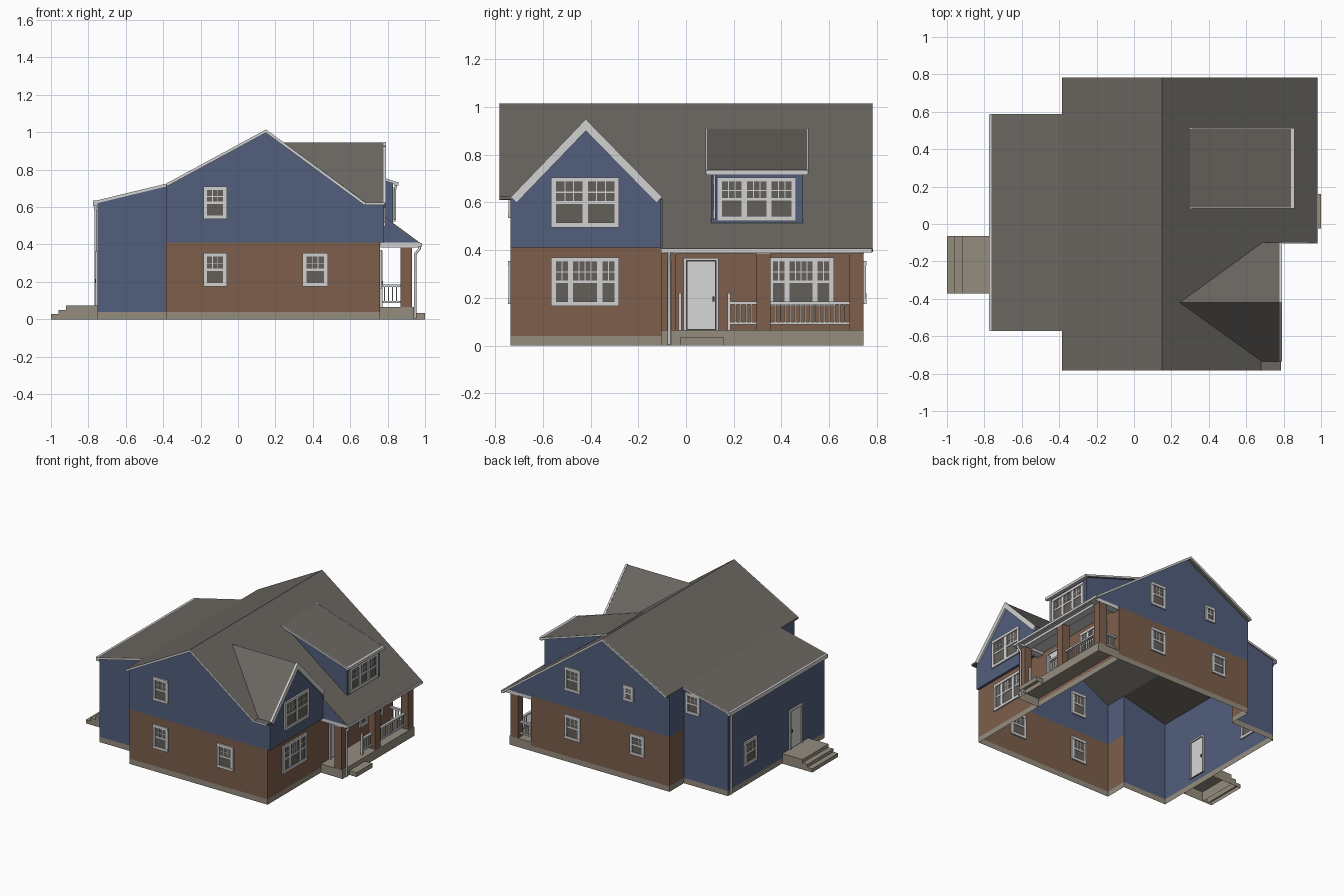
import bpy, bmesh
from mathutils import Vector, Matrix

cube = bpy.data.objects.get("Cube")
if cube:
    bpy.data.objects.remove(cube, do_unlink=True)


def material(name, r, g, b):
    m = bpy.data.materials.new(name)
    m.use_nodes = True
    m.diffuse_color = (r, g, b, 1)
    m.node_tree.nodes["Principled BSDF"].inputs["Base Color"].default_value = (r, g, b, 1)
    return m


BLUE = material("blue_siding", .085, .112, .205)
BRICK = material("brown_brick", .205, .112, .072)
ROOF = material("roof_shingle", .145, .133, .118)
TRIM = material("white_trim", .64, .64, .64)
STONE = material("foundation_stone", .30, .262, .212)
GLASS = material("window_glass", .125, .112, .1)
DOOR = material("door_paint", .68, .68, .69)
METAL = material("dark_metal", .05, .05, .05)


def finish(name, bm, mats):
    me = bpy.data.meshes.new(name)
    bm.to_mesh(me)
    bm.free()
    for m in mats:
        me.materials.append(m)
    ob = bpy.data.objects.new(name, me)
    bpy.context.scene.collection.objects.link(ob)
    return ob


def solid(name, pts, vec, mat):
    """Polygon extruded along a vector."""
    bm = bmesh.new()
    f = bm.faces.new([bm.verts.new(p) for p in pts])
    ext = bmesh.ops.extrude_face_region(bm, geom=[f], use_keep_orig=True)
    bmesh.ops.translate(bm, vec=vec, verts=[v for v in ext["geom"] if isinstance(v, bmesh.types.BMVert)])
    bmesh.ops.recalc_face_normals(bm, faces=bm.faces)
    return finish(name, bm, [mat])


def wall(name, pts, mid=BRICK):
    """Single-sheet wall: stone base, middle band, blue above."""
    bm = bmesh.new()
    f = bm.faces.new([bm.verts.new(p) for p in pts])
    f.normal_update()
    if f.normal.dot(f.calc_center_median() - Vector((.15, 0, .4))) < 0:
        f.normal_flip()
    for z in (.04, .41):
        bmesh.ops.bisect_plane(bm, geom=bm.verts[:] + bm.edges[:] + bm.faces[:],
                               plane_co=(0, 0, z), plane_no=(0, 0, 1))
    for f in bm.faces:
        z = f.calc_center_median().z
        f.material_index = 0 if z < .04 else 1 if z < .41 else 2
    return finish(name, bm, [STONE, mid, BLUE])


def boxes(name, items, mats, open_bottom=False):
    """Items are (low corner, high corner, material index)."""
    bm = bmesh.new()
    for lo, hi, mi in items:
        lo, hi = Vector(lo), Vector(hi)
        vs = bmesh.ops.create_cube(bm, size=1, matrix=Matrix.Translation((lo + hi) / 2)
                                   @ Matrix.Diagonal((*(hi - lo), 1)))["verts"]
        for f in {f for v in vs for f in v.link_faces}:
            f.material_index = mi
    if open_bottom:
        bm.normal_update()
        bmesh.ops.delete(bm, geom=[f for f in bm.faces if f.normal.z < -.9], context="FACES")
    return finish(name, bm, mats)


def box(name, lo, hi, mat, open_bottom=False):
    return boxes(name, [(lo, hi, 0)], [mat], open_bottom)


def on_wall(axis, pos, u0, u1, z0, z1, d, mi):
    """Box straddling a wall that is perpendicular to the axis."""
    if axis == "x":
        return ((pos - d, u0, z0), (pos + d, u1, z1), mi)
    return ((u0, pos - d, z0), (u1, pos + d, z1), mi)


def window(name, axis, pos, u0, u1, z0, z1, units=(3,)):
    """Sash windows side by side; each unit is its number of upper pane columns."""
    c, gap, thin = .02, .022, .0022
    parts = []

    def add(a, b, lo, hi, d, mi=0):
        parts.append(on_wall(axis, pos, a, b, lo, hi, d, mi))

    add(u0, u1, z0, z0 + c, .011)
    add(u0, u1, z1 - c, z1, .011)
    add(u0, u0 + c, z0 + c, z1 - c, .009)
    add(u1 - c, u1, z0 + c, z1 - c, .009)
    add(u0 + c, u1 - c, z0 + c, z1 - c, .004, 1)
    zm = (z0 + z1) / 2
    add(u0 + c, u1 - c, zm - .006, zm + .006, .007)
    pane = (u1 - u0 - 2 * c - gap * (len(units) - 1)) / sum(units)
    u = u0 + c
    for i, n in enumerate(units):
        for k in range(1, n):
            add(u + k * pane - thin, u + k * pane + thin, zm, z1 - c, .006)
        u += n * pane
        if i < len(units) - 1:
            add(u, u + gap, z0 + c, z1 - c, .009)
            u += gap
    zr = (zm + z1 - c) / 2
    add(u0 + c, u1 - c, zr - thin, zr + thin, .006)
    boxes(name, parts, [TRIM, GLASS])


def door(name, pos, y0, y1, z0, z1):
    c = .012
    boxes(name, [on_wall("x", pos, y0, y0 + c, z0, z1, .012, 0),
                 on_wall("x", pos, y1 - c, y1, z0, z1, .012, 0),
                 on_wall("x", pos, y0 + c, y1 - c, z1 - c, z1, .012, 0),
                 on_wall("x", pos, y0 + c, y1 - c, z0, z1 - c, .004, 2),
                 on_wall("x", pos, y0 + c + .004, y1 - c - .004, z0 + .004, z1 - c - .004, .006, 1),
                 on_wall("x", pos, y1 - .026, y1 - .018, z0 + .12, z0 + .14, .014, 2)],
          [TRIM, DOOR, METAL])


def beam(name, p0, p1, w, h, mat=TRIM):
    """Board between two points, w thick sideways and h tall."""
    p0, p1 = Vector(p0), Vector(p1)
    run = (p1 - p0).normalized()
    side = run.cross(Vector((0, 0, 1))).normalized() * w
    up = side.cross(run).normalized() * h
    pts = [p0 + s * side / 2 - t * up for s, t in ((-1, 0), (1, 0), (1, 1), (-1, 1))]
    return solid(name, pts, p1 - p0, mat)


def pipe(name, pts, r=.008):
    cu = bpy.data.curves.new(name, "CURVE")
    cu.dimensions = "3D"
    cu.bevel_depth, cu.bevel_resolution = r, 1
    sp = cu.splines.new("POLY")
    sp.points.add(len(pts) - 1)
    for p, co in zip(sp.points, pts):
        p.co = (*co, 1)
    cu.materials.append(TRIM)
    bpy.context.scene.collection.objects.link(bpy.data.objects.new(name, cu))


def railing(name, axis, pos, a, b):
    parts = [on_wall(axis, pos, a, b, .172, .185, .009, 0), on_wall(axis, pos, a, b, .088, .098, .007, 0)]
    n = round((b - a) / .021)
    for i in range(1, n):
        u = a + (b - a) * i / n
        parts.append(on_wall(axis, pos, u - .003, u + .003, .098, .172, .003, 0))
    boxes(name, parts, [TRIM])


# Roof heights
RX, RZ, SLOPE = .15, 1.015, .736
EX, EZ, WX, WZ = -.385, .725, -.77, .632


def east(x):
    return RZ - (x - RX) * SLOPE


def dormer_z(x):
    return .908 - (x - .3) * .32


DROP = (0, 0, -.012)
S, N = -.735, .745     # south and north wall lines
GY, GZ = -.42, .945    # front gable ridge

# Walls
wall("south_wall_lower", [(EX, S, 0), (.76, S, 0), (.76, S, .41), (EX, S, .41)])
wall("south_wall_upper", [(EX, S, .41), (.78, S, .41), (.78, S, .618), (.68, S, .618), (RX, S, 1.008), (EX, S, .718)])
wall("north_wall_lower", [(EX, N, 0), (.76, N, 0), (.76, N, .41), (EX, N, .41)])
wall("north_wall_upper", [(EX, N, .41), (.962, N, .41), (RX, N, 1.008), (EX, N, .718)])
wall("east_wall", [(.76, S, 0), (.76, N, 0), (.76, N, .41), (.76, S, .41)])
wall("porch_roof_side", [(.68, -.105, .41), (.962, -.105, .41), (.78, -.105, .545), (.78, -.105, .618), (.68, -.105, .618)])
for side, a, b in (("south", S, -.565), ("north", .575, N)):
    wall(side + "_return_wall", [(EX, a, 0), (EX, b, 0), (EX, b, .718), (EX, a, .718)])
    y = b if side == "south" else a
    wall(side + "_wing_wall", [(-.75, y, 0), (EX, y, 0), (EX, y, .718), (-.75, y, .63)], BLUE)
wall("west_wing_wall", [(-.75, -.565, 0), (-.75, .575, 0), (-.75, .575, .63), (-.75, -.565, .63)], BLUE)
solid("front_gable", [(.757, S, .41), (.757, -.105, .41), (.757, -.105, .615), (.757, GY, .935), (.757, S, .615)],
      (.021, 0, 0), BLUE)

# Roofs
solid("east_roof", [(x, y, east(x)) for x, y in
      ((RX, -.78), (.685, -.78), (.685, S), (.245, GY), (.685, -.1), (.98, -.1), (.98, .78), (RX, .78))], DROP, ROOF)
solid("west_roof", [(RX, -.78, RZ), (RX, .78, RZ), (EX, .78, EZ), (EX, -.78, EZ)], DROP, ROOF)
solid("wing_roof", [(EX, -.57, EZ), (EX, .585, EZ), (WX, .585, WZ), (WX, -.57, WZ)], DROP, ROOF)
for side, y in (("south", S), ("north", -.1)):
    solid(side + "_gable_roof", [(.245, GY, GZ), (.787, GY, GZ), (.787, y, .622), (.685, y, .622)], DROP, ROOF)
    beam(side + "_gable_board", (.785, GY, GZ + .004), (.785, y, .622), .014, .034)
solid("gable_eave", [(.67, -.78, .625), (.785, -.78, .625), (.785, S, .625), (.67, S, .625)], DROP, ROOF)

# Roof edge boards
for side, y in (("south", -.78), ("north", .78)):
    beam(side + "_west_rake", (RX, y, RZ), (EX, y, EZ), .006, .015)
    x = .685 if y < 0 else .98
    beam(side + "_east_rake", (RX, y, RZ), (x, y, east(x)), .006, .015)
for side, y in (("south", -.57), ("north", .585)):
    beam(side + "_wing_rake", (EX, y, EZ), (WX, y, WZ), .006, .015)
beam("eave_edge", (.685, -.78, .625), (.785, -.78, .625), .006, .014)

# Dormer
solid("dormer_body", [(.83, .105, .51), (.83, .105, dormer_z(.83) - .006), (.32, .105, dormer_z(.32) - .006)],
      (0, .385, 0), BLUE)
solid("dormer_roof", [(.3, .085, .908), (.3, .51, .908), (.855, .51, dormer_z(.855)), (.855, .085, dormer_z(.855))],
      DROP, ROOF)
for side, y in (("south", .085), ("north", .51)):
    beam(side + "_dormer_rake", (.3, y, .91), (.855, y, dormer_z(.855) + .002), .006, .014)

# Gutters and downpipes
box("dormer_gutter", (.835, .085, .715), (.858, .51, .735), TRIM)
box("wing_gutter", (-.775, -.57, .605), (-.751, .585, .634), TRIM)
box("porch_gutter", (.965, -.105, .39), (.985, .78, .407), TRIM)
pipe("dormer_downpipe", [(.845, .12, .72), (.84, .12, .69), (.84, .12, .53)], .006)
pipe("porch_downpipe", [(.975, -.07, .395), (.97, -.07, .375), (.947, -.07, .35), (.947, -.07, .005)])
pipe("wing_downpipe", [(-.765, .55, .61), (-.76, .55, .57), (-.76, .55, .01)])

# Windows and doors
window("south_upper_window", "y", S, -.185, -.06, .535, .71)
window("south_lower_window_west", "y", S, -.185, -.06, .175, .355)
window("south_lower_window_east", "y", S, .345, .48, .175, .355)
window("north_upper_window", "y", N, .35, .48, .535, .71)
window("north_small_window", "y", N, -.09, -.005, .59, .705, (2,))
window("north_lower_window_east", "y", N, .35, .48, .175, .355)
window("north_lower_window_west", "y", N, -.18, -.06, .2, .355)
window("wing_north_window", "y", .575, -.52, -.40, .535, .69)
window("wing_west_window", "x", -.75, .24, .39, .15, .33)
window("gable_window", "x", .778, -.565, -.28, .495, .705, (3, 3))
window("front_lower_window", "x", .76, -.565, -.28, .165, .37, (2, 4, 2))
window("porch_window", "x", .76, .345, .62, .165, .37, (2, 4, 2))
window("dormer_window", "x", .83, .13, .462, .522, .705, (3, 3, 3))
door("front_door", .76, -.01, .137, .065, .368)
door("back_door", -.75, -.295, -.15, .075, .365)

# Porch
box("porch_deck", (.76, -.105, 0), (.94, N, .065), STONE, True)
box("front_step", (.94, -.025, 0), (1, .16, .033), STONE, True)
box("porch_ceiling", (.761, -.104, .403), (.97, N, .409), TRIM)
box("porch_front_beam", (.875, -.104, .385), (.93, N, .405), TRIM)
for side, a, b in (("south", -.104, -.05), ("north", .69, N + .002)):
    box(side + "_porch_beam", (.762, a, .385), (.966, b, .41), TRIM)
for i, y in enumerate((-.104, .295, .685)):
    box(f"porch_post_{i + 1}", (.87, y, .065), (.93, y + .06, .386), BRICK)
for i, y in enumerate((-.025, .18)):
    box(f"newel_post_{i + 1}", (.892, y - .007, .065), (.908, y + .007, .22), TRIM)
railing("front_railing_short", "x", .9, .187, .295)
railing("front_railing_long", "x", .9, .355, .685)
railing("side_railing", "y", .715, .762, .87)

# Back steps
for i, (x, z) in enumerate(((-.92, .075), (-.96, .05), (-1, .027))):
    near = -.752 if i == 0 else x + .04
    box(f"back_step_{i + 1}", (x, -.372, 0), (near, -.065, z), STONE, True)
